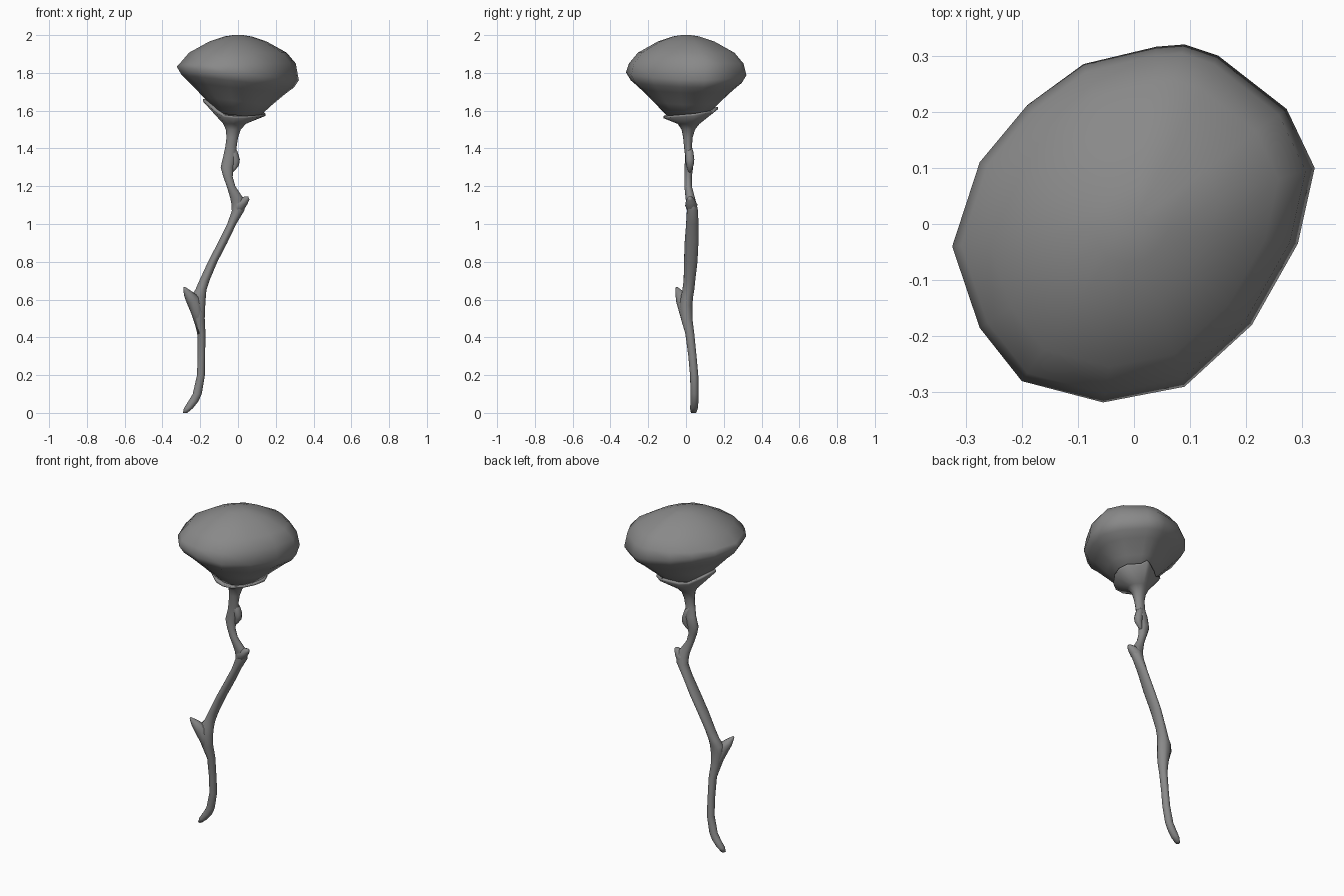
import bpy, bmesh, math
from mathutils import Vector

# widest outline of the stone, seen from above
RIM = [(-.324, -.04), (-.275, .11), (-.19, .212), (-.09, .285), (.04, .316), (.09, .32),
       (.15, .30), (.272, .205), (.322, .10), (.292, -.035), (.21, -.18), (.09, -.29),
       (-.055, -.318), (-.2, -.28), (-.275, -.185)]
TILT = -0.11

grey = bpy.data.materials.new("dark_grey")
grey.diffuse_color = (.25, .25, .25, 1)


def loft(name, rings):
    """Skin a list of equal-length vertex rings and cap both ends."""
    bm = bmesh.new()
    loops = [[bm.verts.new(p) for p in r] for r in rings]
    n = len(loops[0])
    for a, b in zip(loops, loops[1:]):
        for i in range(n):
            j = (i + 1) % n
            bm.faces.new((a[i], a[j], b[j], b[i]))
    bm.faces.new(loops[0])
    bm.faces.new(loops[-1])
    bmesh.ops.recalc_face_normals(bm, faces=bm.faces)
    me = bpy.data.meshes.new(name)
    bm.to_mesh(me)
    bm.free()
    for p in me.polygons:
        p.use_smooth = True
    me.materials.append(grey)
    ob = bpy.data.objects.new(name, me)
    bpy.context.collection.objects.link(ob)
    return ob


def tube(name, pts, sides=8):
    """Tapered stub through (x, y, z, radius) points."""
    rings = []
    for k, p in enumerate(pts):
        a, b = pts[max(k - 1, 0)], pts[min(k + 1, len(pts) - 1)]
        t = (Vector(b[:3]) - Vector(a[:3])).normalized()
        u = t.cross(Vector((0, 1, 0))).normalized()
        v = t.cross(u)
        rings.append([Vector(p[:3]) + p[3] * (u * math.cos(w) + v * math.sin(w))
                      for w in (2 * math.pi * i / sides for i in range(sides))])
    return loft(name, rings)


# stone: scaled copies of the outline, its lower half tilted down to the right
layers = [(1.575, .1), (1.575, .33), (1.65, .56), (1.72, .79), (1.755, .92), (1.797, 1.0),
          (1.85, .95), (1.907, .8), (1.966, .47), (1.993, .22), (2.0, .08)]
loft("stone", [[(x * s, y * s, z + (TILT * x * s if z < 1.84 else 0)) for x, y in RIM]
               for z, s in layers])

# shaft: level rings (z, centre x, centre y, half width x, half width y)
shaft = [(0, -.28, .04, .012, .014), (.025, -.262, .042, .024, .021), (.06, -.237, .045, .027, .021),
         (.1, -.216, .045, .024, .021), (.2, -.196, .043, .021, .022), (.3, -.194, .034, .02, .022),
         (.42, -.194, .02, .022, .024), (.5, -.206, .003, .03, .031), (.57, -.213, .0, .04, .034),
         (.615, -.212, .005, .042, .033), (.65, -.197, .012, .03, .032),
         (.7, -.178, .018, .027, .031), (.8, -.134, .025, .025, .036),
         (.9, -.082, .029, .025, .037), (1.0, -.033, .033, .024, .033), (1.07, .0, .034, .033, .03),
         (1.11, .003, .028, .039, .027), (1.14, -.008, .022, .034, .025), (1.2, -.037, .011, .023, .02),
         (1.25, -.053, .011, .025, .02), (1.3, -.058, .015, .034, .023), (1.36, -.042, .018, .036, .023),
         (1.41, -.037, .01, .03, .021), (1.46, -.03, .01, .031, .026), (1.5, -.025, .012, .04, .036),
         (1.53, -.018, .014, .06, .058)]
angles = [math.atan2(y, x) for x, y in RIM]
rings = [[(cx + rx * math.cos(a), cy + ry * math.sin(a), z) for a in angles]
         for z, cx, cy, rx, ry in shaft]

# ragged cup rim hugging the underside of the stone
heights = [1.662, 1.635, 1.60, 1.60, 1.615, 1.62, 1.60, 1.595, 1.585, 1.58, 1.575,
           1.572, 1.572, 1.578, 1.605]


def cup_ring(grow, drop):
    out = []
    for (x, y), z in zip(RIM, heights):
        s = .35 + (z - 1.57) * 2.65
        s += TILT * -x * s * 2.65
        out.append((x * s * grow, y * s * grow, z - drop))
    return out


rings += [cup_ring(1.07, .012), cup_ring(1.06, 0), cup_ring(.85, .005)]
loft("shaft_and_cup", rings)

# broken branch stubs
tube("lower_branch", [(-.2, .01, .42, .012), (-.215, -.003, .53, .032), (-.24, -.018, .6, .036),
                      (-.266, -.034, .632, .023), (-.28, -.045, .655, .011), (-.285, -.05, .665, .005)])
tube("middle_branch", [(-.015, .032, 1.06, .02), (.008, .028, 1.1, .033), (.034, .023, 1.123, .024),
                       (.05, .02, 1.135, .014), (.057, .02, 1.138, .009)])
tube("upper_knot", [(-.045, .016, 1.42, .012), (-.024, .018, 1.38, .021), (-.014, .02, 1.34, .024),
                    (-.014, .021, 1.315, .02), (-.026, .02, 1.29, .012), (-.045, .016, 1.265, .006)])
